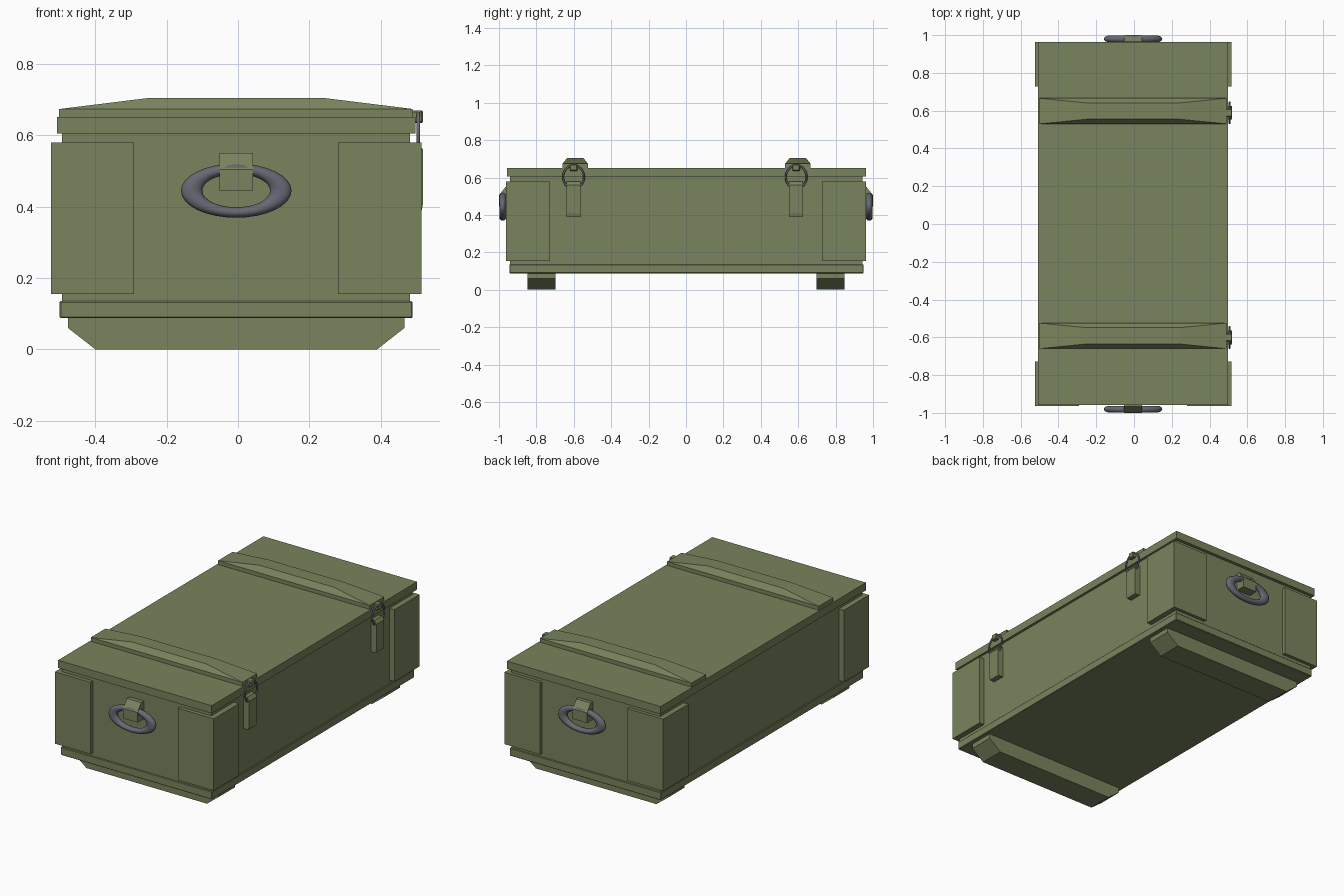
import bpy, bmesh
from math import pi

old = bpy.data.objects.get("Cube")
if old:
    bpy.data.objects.remove(old, do_unlink=True)


def material(name, rgb):
    m = bpy.data.materials.new(name)
    m.use_nodes = True
    m.diffuse_color = (*rgb, 1)
    m.node_tree.nodes["Principled BSDF"].inputs["Base Color"].default_value = (*rgb, 1)
    return m


GREEN = material("olive green paint", (0.19, 0.23, 0.108))
STEEL = material("grey steel", (0.13, 0.14, 0.17))
CX = -0.005  # the case sits slightly off centre because of the latches


def finish(name, bm, mat):
    bmesh.ops.recalc_face_normals(bm, faces=bm.faces)
    mesh = bpy.data.meshes.new(name)
    bm.to_mesh(mesh)
    bm.free()
    mesh.materials.append(mat)
    obj = bpy.data.objects.new(name, mesh)
    bpy.context.collection.objects.link(obj)
    return obj


def box(name, x, y, z, bevel=0.0):
    """Box from three (low, high) ranges."""
    bm = bmesh.new()
    bmesh.ops.create_cube(bm, size=1)
    for v in bm.verts:
        v.co = [r[0] if c < 0 else r[1] for c, r in zip(v.co, (x, y, z))]
    if bevel:
        bmesh.ops.bevel(bm, geom=bm.edges[:], offset=bevel, segments=1, affect='EDGES')
    return finish(name, bm, GREEN)


def prism(name, points, vector, mat=GREEN):
    """Extrude a closed outline along a vector."""
    bm = bmesh.new()
    face = bm.faces.new([bm.verts.new(p) for p in points])
    new = bmesh.ops.extrude_face_region(bm, geom=[face])
    bmesh.ops.translate(bm, vec=vector,
                        verts=[g for g in new["geom"] if isinstance(g, bmesh.types.BMVert)])
    return finish(name, bm, mat)


def ring(name, location, rotation, major, minor, scale):
    bpy.ops.mesh.primitive_torus_add(major_segments=32, minor_segments=10,
                                     major_radius=major, minor_radius=minor,
                                     location=location, rotation=rotation)
    obj = bpy.context.object
    obj.name = name
    obj.scale = scale
    obj.data.materials.append(STEEL)
    bpy.ops.object.shade_smooth()
    return obj


# Case body, base rim and lid
box("case_body", (CX - 0.488, CX + 0.488), (-0.94, 0.944), (0.1, 0.61))
box("base_rim", (CX - 0.495, CX + 0.495), (-0.945, 0.95), (0.088, 0.135), 0.003)
box("lid", (CX - 0.503, CX + 0.503), (-0.957, 0.963), (0.605, 0.651))

# Corner guards: L-shaped plates wrapping the vertical edges
for sx, side in ((-1, "right"), (1, "left")):
    for sy, end in ((-1, "front"), (1, "back")):
        xo, xi, xt = (CX + sx * d for d in (0.52, 0.483, 0.286))
        yo, yi, yt = (sy * d for d in (0.963, 0.935, 0.727))
        outline = [(xo, yo), (xt, yo), (xt, yi), (xi, yi), (xi, yt), (xo, yt)]
        prism(f"corner_guard_{end}_{side}", [(x, y, 0.155) for x, y in outline], (0, 0, 0.425))

for sy, end in ((-1, "front"), (1, "back")):
    # Foot with sloped ends
    yc = sy * 0.772
    outline = [(0.395, 0), (0.472, 0.06), (0.472, 0.092)]
    outline += [(-x, z) for x, z in reversed(outline)]
    prism(f"foot_{end}", [(CX + x, yc - 0.075, z) for x, z in outline], (0, 0.15, 0))

    # Lid batten with a raised, tapered top
    yc = 0.003 + sy * 0.595
    box(f"batten_base_{end}", (CX - 0.497, CX + 0.495), (yc - 0.068, yc + 0.068), (0.645, 0.674))
    bm = bmesh.new()
    loops = []
    for hx, hy, z in ((0.496, 0.068, 0.674), (0.245, 0.043, 0.705)):
        loops.append([bm.verts.new((CX + a * hx, yc + b * hy, z))
                      for a, b in ((-1, -1), (1, -1), (1, 1), (-1, 1))])
    low, top = loops
    bm.faces.new(top)
    bm.faces.new(low[::-1])
    for i in range(4):
        j = (i + 1) % 4
        bm.faces.new((low[i], low[j], top[j], top[i]))
    finish(f"batten_top_{end}", bm, GREEN)

    # Latch on the left side: lever, catch and wire loop
    yc = -0.006 + sy * 0.595
    lever = [(0.478, 0.39), (0.515, 0.39), (0.519, 0.41), (0.519, 0.56), (0.505, 0.58), (0.478, 0.58)]
    prism(f"latch_lever_{end}", [(x, yc - 0.037, z) for x, z in lever], (0, 0.074, 0))
    box(f"latch_catch_{end}", (0.48, 0.519), (yc - 0.02, yc + 0.02), (0.635, 0.67), 0.004)
    ring(f"latch_loop_{end}", (0.506, yc, 0.603), (0, pi / 2, 0), 0.056, 0.005, (1.1, 1, 1))

    # Carrying ring and its bracket
    ring(f"handle_ring_{end}", (CX, sy * 0.98, 0.445), (pi / 2, 0, 0), 0.125, 0.03, (1, 0.49, 0.6))
    bracket = [(0.935, 0.445), (1.0, 0.445), (1.0, 0.505), (0.965, 0.55), (0.935, 0.55)]
    prism(f"handle_bracket_{end}", [(CX - 0.047, sy * y, z) for y, z in bracket], (0.094, 0, 0))
